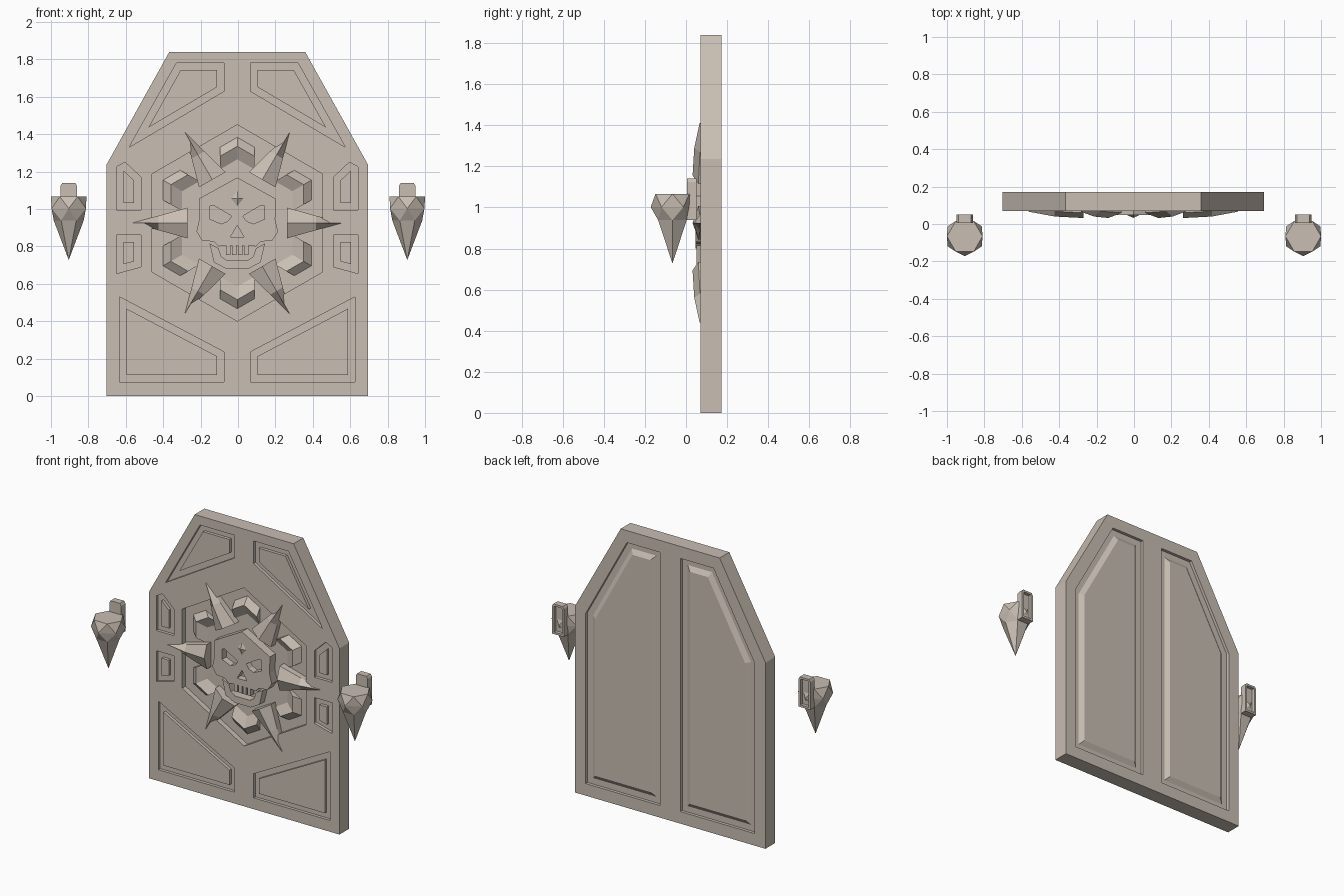
import bpy, bmesh, math
from mathutils import Vector

if "Cube" in bpy.data.objects:
    bpy.data.objects.remove(bpy.data.objects["Cube"])

CX, CZ = -0.004, 0.925          # door centre line and medallion height
FRONT, BACK, FLOOR = 0.07, 0.172, 0.105

stone = bpy.data.materials.new("warm_stone")
stone.diffuse_color = (0.58, 0.515, 0.45, 1)
stone.use_nodes = True
stone.node_tree.nodes["Principled BSDF"].inputs["Base Color"].default_value = stone.diffuse_color


def loft(bm, loops, closed=False):
    """Skin a list of equal-length vertex loops; cap the ends or close into a ring."""
    rows = [[bm.verts.new(p) for p in lp] for lp in loops]
    n = len(rows[0])
    pairs = list(zip(rows, rows[1:])) + ([(rows[-1], rows[0])] if closed else [])
    for a, b in pairs:
        for i in range(n):
            j = (i + 1) % n
            bm.faces.new((a[i], a[j], b[j], b[i]))
    if not closed:
        bm.faces.new(rows[0])
        bm.faces.new(rows[-1])


def at_y(pts, y):
    return [(CX + x, y, z) for x, z in pts]


def prism(bm, pts, y0, y1):
    loft(bm, [at_y(pts, y0), at_y(pts, y1)])


def inset(pts, d):
    """Offset a convex polygon inwards."""
    c = sum((Vector(p) for p in pts), Vector((0, 0))) / len(pts)
    lines = []
    for i, p in enumerate(pts):
        p, q = Vector(p), Vector(pts[(i + 1) % len(pts)])
        nrm = Vector((p.y - q.y, q.x - p.x)).normalized()
        if nrm.dot(c - p) < 0:
            nrm = -nrm
        lines.append((nrm, nrm.dot(p) + d))
    out = []
    for i in range(len(pts)):
        (a, e), (b, f) = lines[i - 1], lines[i]
        det = a.x * b.y - a.y * b.x
        out.append(((e * b.y - a.y * f) / det, (a.x * f - e * b.x) / det))
    return out


def mirror(pts, s):
    return [(s * x, z) for x, z in pts]


def both(half):
    """Complete a right-hand outline, listed top to bottom, to a symmetric one."""
    return half + [(-x, z) for x, z in reversed(half) if abs(x) > 1e-6]


def finish(name, bm):
    bmesh.ops.recalc_face_normals(bm, faces=bm.faces)
    me = bpy.data.meshes.new(name)
    bm.to_mesh(me)
    bm.free()
    me.materials.append(stone)
    ob = bpy.data.objects.new(name, me)
    bpy.context.collection.objects.link(ob)
    return ob


def carve(ob, cutter):
    cutter.hide_render = True
    mod = ob.modifiers.new("carve", "BOOLEAN")
    mod.operation, mod.solver, mod.object = "DIFFERENCE", "EXACT", cutter
    bpy.context.view_layer.objects.active = ob
    bpy.ops.object.modifier_apply(modifier=mod.name)
    bpy.data.objects.remove(cutter)


def hexagon(r):
    return [(r * math.sin(k * math.pi / 3), CZ + r * math.cos(k * math.pi / 3))
            for k in range(6)]


# door slab
bm = bmesh.new()
prism(bm, [(-0.70, 0), (0.70, 0), (0.70, 1.235), (0.363, 1.84), (-0.363, 1.84), (-0.70, 1.235)],
      FRONT, BACK)
door = finish("door_slab", bm)

# grooves around the raised panels, front and back
front_panels = [
    [(0.325, 1.78), (0.07, 1.78), (0.07, 1.63), (0.578, 1.33)],
    [(0.645, 1.225), (0.60, 1.25), (0.515, 1.17), (0.515, 0.995), (0.645, 0.995)],
    [(0.645, 0.655), (0.645, 0.86), (0.515, 0.86), (0.515, 0.69)],
    [(0.63, 0.53), (0.63, 0.075), (0.07, 0.075), (0.07, 0.235)]]
back_panel = [(0.075, 0.08), (0.62, 0.08), (0.62, 1.21), (0.318, 1.76), (0.075, 1.76)]
bm = bmesh.new()
for s in (-1, 1):
    for p in front_panels:
        o = mirror(p, s)
        i = inset(o, 0.038)
        loft(bm, [at_y(o, FRONT - .02), at_y(o, FRONT + .02),
                  at_y(i, FRONT + .02), at_y(i, FRONT - .02)], closed=True)
    o = mirror(back_panel, s)
    i, t = inset(o, 0.04), inset(o, 0.07)
    loft(bm, [at_y(o, BACK + .02), at_y(o, BACK - .02), at_y(i, BACK - .02),
              at_y(t, BACK), at_y(t, BACK + .02)], closed=True)
# sunken hexagon for the medallion
prism(bm, hexagon(0.525), FRONT - .02, FLOOR)
carve(door, finish("groove_cutter", bm))

# chevron ridges in the corners of the hexagon
bm = bmesh.new()
w, slope = 0.092, math.tan(math.pi / 6)
section = [(0.465, FLOOR + .005), (0.41, FRONT), (0.33, FLOOR + .005)]
for k in range(6):
    a = math.radians(60 * k)
    loops = []
    for u in (-w, 0, w):
        lp = []
        for r, y in section:
            v = r - abs(u) * slope
            lp.append((CX + u * math.cos(a) + v * math.sin(a), y,
                       CZ - u * math.sin(a) + v * math.cos(a)))
        loops.append(lp)
    loft(bm, loops)
finish("corner_ridges", bm)

# six radiating spikes
bm = bmesh.new()
for k in range(6):
    a = math.radians(60 * k)

    def pt(r, t, y):
        return (CX + r * math.cos(a) - t * math.sin(a), y, CZ + r * math.sin(a) + t * math.cos(a))
    loops = [[pt(r, -h, FLOOR), pt(r, -h, y + .028), pt(r, 0, y), pt(r, h, y + .028), pt(r, h, FLOOR)]
             for r, h, y in ((0.267, 0.082, 0.032), (0.42, 0.039, 0.040), (0.56, 0.001, 0.066))]
    loft(bm, loops)
finish("spikes", bm)

# skull plate with eye, nose and mouth openings
SKULL = 0.047
bm = bmesh.new()
prism(bm, both([(0, 1.168), (0.205, 1.055), (0.203, 0.945), (0.218, 0.878), (0.188, 0.832),
                (0.125, 0.825), (0.10, 0.80), (0.06, 0.805)]), SKULL, FLOOR + .003)
skull = finish("skull", bm)
bm = bmesh.new()
eye = [(0.145, 1.015), (0.125, 1.018), (0.03, 0.962), (0.05, 0.935), (0.085, 0.92), (0.145, 0.945)]
for s in (-1, 1):
    prism(bm, mirror(eye, s), SKULL - .02, 0.09)
prism(bm, [(0, 0.912), (0.036, 0.85), (-0.036, 0.85)], SKULL - .02, 0.09)
carve(skull, finish("face_cutter", bm))

# brow gem
bm = bmesh.new()
gem = [(0, 1.11), (0.042, 1.055), (0, 1.0), (-0.042, 1.055)]
loft(bm, [at_y(gem, SKULL + .005), at_y([(x * .02, 1.055 + (z - 1.055) * .02) for x, z in gem], SKULL - .014)])
finish("brow_gem", bm)

# jaw and teeth
bm = bmesh.new()
outer = [(0.148, 0.815), (0.125, 0.715), (0.06, 0.68)]
inner = [(0.055, 0.725), (0.085, 0.745), (0.10, 0.79)]
jaw = outer + mirror(outer[::-1], -1) + mirror(inner[::-1], -1) + inner
prism(bm, jaw, 0.052, FLOOR + .003)
finish("jaw", bm)
bm = bmesh.new()
for x in (-0.048, -0.016, 0.016, 0.048):
    prism(bm, [(x - .012, 0.755), (x + .012, 0.755), (x + .012, 0.81), (x - .012, 0.81)], 0.052, 0.09)
finish("teeth", bm)

# faceted sconces with their wall brackets, one on each side
for s, side in ((-1, "left"), (1, "right")):
    cx, cy = s * 0.905, -0.066

    def ring(r, z, turn):
        return [bm.verts.new((cx + r * math.cos(math.radians(60 * k + turn)),
                              cy + r * math.sin(math.radians(60 * k + turn)), z)) for k in range(6)]
    bm = bmesh.new()
    top, mid, low = ring(0.095, 1.066, 0), ring(0.106, 1.002, 30), ring(0.08, 0.938, 0)
    tip = bm.verts.new((cx, cy, 0.727))
    bm.faces.new(top)
    for k in range(6):
        j = (k + 1) % 6
        bm.faces.new((top[k], mid[k], top[j]))
        bm.faces.new((low[k], mid[k], low[j]))
        bm.faces.new((top[j], mid[k], mid[j]))
        bm.faces.new((low[j], mid[k], mid[j]))
        bm.faces.new((low[k], low[j], tip))
    finish(side + "_sconce", bm)

    bm = bmesh.new()
    plate = [(-.043, .94), (.043, .94), (.043, 1.125), (.034, 1.14), (-.034, 1.14), (-.043, 1.125)]
    hollow = inset(plate, 0.014)
    loft(bm, [[(cx + x, y, z) for x, z in p] for p, y in
              ((plate, 0.005), (plate, 0.05), (hollow, 0.05), (hollow, 0.028))])
    finish(side + "_bracket", bm)
